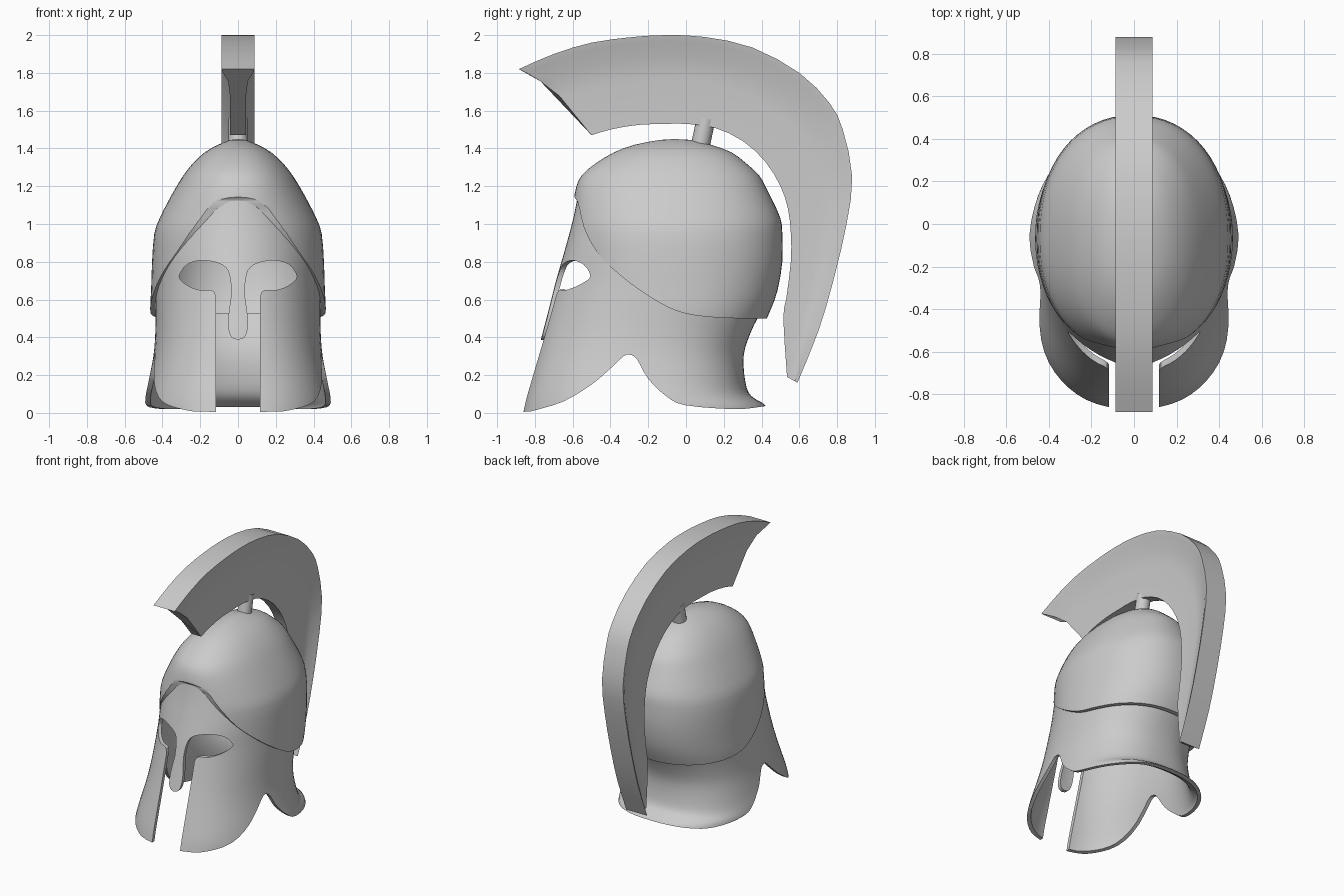
import bpy, bmesh, math
from mathutils import Vector

if "Cube" in bpy.data.objects:
    bpy.data.objects.remove(bpy.data.objects["Cube"])


def smooth(points, steps=3):
    """Catmull-Rom interpolation through tuples of any size."""
    p = [Vector(q) for q in points]
    p = [p[0] * 2 - p[1]] + p + [p[-1] * 2 - p[-2]]
    out = []
    for a, b, c, d in zip(p, p[1:], p[2:], p[3:]):
        for k in range(steps):
            t = k / steps
            out.append(0.5 * (2 * b + (c - a) * t + (2 * a - 5 * b + 4 * c - d) * t * t
                              + (3 * b - a - 3 * c + d) * t ** 3))
    return out + [p[-2]]


def make(name, bm, fix_normals=False):
    if fix_normals:
        bmesh.ops.recalc_face_normals(bm, faces=bm.faces)
    me = bpy.data.meshes.new(name)
    bm.to_mesh(me)
    bm.free()
    ob = bpy.data.objects.new(name, me)
    bpy.context.collection.objects.link(ob)
    return ob


def activate(ob):
    bpy.ops.object.select_all(action='DESELECT')
    ob.select_set(True)
    bpy.context.view_layer.objects.active = ob


def shade(ob, angle=35):
    activate(ob)
    bpy.ops.object.shade_smooth_by_angle(angle=math.radians(angle))


def shell(name, rows, thick, pole=None, seg=64):
    """Stack of superellipse rings (z, half width, front, back, centre, power), thickened inward."""
    bm = bmesh.new()
    rings = []
    for z, w, yf, yb, yc, n in rows:
        ring = []
        for j in range(seg):
            a = 2 * math.pi * j / seg
            c, s = math.cos(a), math.sin(a)
            b = yb - yc if s > 0 else yc - yf
            ring.append(bm.verts.new((w * math.copysign(abs(c) ** (2 / n), c),
                                      yc + b * math.copysign(abs(s) ** (2 / n), s), z)))
        rings.append(ring)
    for lo, hi in zip(rings, rings[1:]):
        for j in range(seg):
            k = (j + 1) % seg
            bm.faces.new((lo[j], lo[k], hi[k], hi[j]))
    if pole:
        top = bm.verts.new(pole)
        for j in range(seg):
            bm.faces.new((rings[-1][j], rings[-1][(j + 1) % seg], top))
    ob = make(name, bm)
    mod = ob.modifiers.new("thickness", 'SOLIDIFY')
    mod.thickness, mod.offset = thick, -1
    activate(ob)
    bpy.ops.object.modifier_apply(modifier=mod.name)
    return ob


def prism(points, to3d, lo, hi):
    """Outline extruded between two depths."""
    bm = bmesh.new()
    a = [bm.verts.new(to3d(p, lo)) for p in points]
    b = [bm.verts.new(to3d(p, hi)) for p in points]
    bm.faces.new(a)
    bm.faces.new(b[::-1])
    for i in range(len(a)):
        k = (i + 1) % len(a)
        bm.faces.new((a[i], b[i], b[k], a[k]))
    ob = make("cutter", bm, True)
    ob.hide_render = True
    return ob


def boolean(ob, cutter, op):
    mod = ob.modifiers.new("cut", 'BOOLEAN')
    mod.operation, mod.object, mod.solver = op, cutter, 'EXACT'
    activate(ob)
    bpy.ops.object.modifier_apply(modifier=mod.name)
    bpy.data.objects.remove(cutter)


def side(p, d):
    return (d, p[0], p[1])


def front(p, d):
    return (p[0], d, p[1])


# Line where the bowl ends above the face mask (y, z)
brow = [tuple(v) for v in smooth([(-.63, 1.17), (-.575, 1.12), (-.54, .98), (-.47, .85), (-.35, .73),
                                  (-.2, .62), (-.05, .54), (.1, .51), (.3, .5), (.6, .5)])]

# Bowl
bowl_rows = [(.45, .46, -.6, .405), (.55, .465, -.61, .45), (.65, .46, -.61, .485), (.8, .455, -.61, .51),
             (.95, .443, -.61, .51), (1.03, .415, -.605, .5), (1.12, .37, -.595, .46),
             (1.2, .325, -.58, .42), (1.26, .287, -.55, .385), (1.32, .24, -.48, .32),
             (1.38, .175, -.38, .24), (1.42, .105, -.27, .13), (1.445, .04, -.14, .03)]
bowl = shell("bowl", smooth([r + (-.07, 2.2) for r in bowl_rows], 2), .03, (0, -.06, 1.45))
boolean(bowl, prism(brow + [(.8, .5), (.8, 1.6), (-.8, 1.6), (-.8, 1.17)], side, -.8, .8), 'INTERSECT')
shade(bowl)

# Face mask with cheek guards and flared neck guard
mask_rows = [(-.03, .50, -.878, .44, -.2, 2.4), (.04, .50, -.862, .42, -.2, 2.4),
             (.09, .492, -.85, .345, -.2, 2.4), (.16, .475, -.83, .315, -.2, 2.4),
             (.3, .448, -.792, .305, -.18, 2.3), (.42, .438, -.76, .34, -.15, 2.2),
             (.55, .437, -.726, .40, -.12, 2.1), (.7, .437, -.688, .44, -.1, 2),
             (.85, .432, -.645, .45, -.1, 2), (1.0, .40, -.604, .45, -.1, 2),
             (1.1, .36, -.582, .43, -.1, 2), (1.22, .30, -.56, .38, -.1, 2)]
mask = shell("face_mask", smooth(mask_rows), .026)
hem = [tuple(v) for v in smooth([(-.82, .008), (-.65, .06), (-.5, .15), (-.4, .235), (-.33, .3), (-.295, .307),
                                 (-.26, .285), (-.2, .18), (-.1, .085), (0, .04), (.25, .02), (.38, .03),
                                 (.5, .05)])]
upper = [(y + .02, z + .03) for y, z in brow]
boolean(mask, prism([(-.95, 0)] + hem + upper[::-1] + [(-.95, 1.2)], side, -.8, .8), 'INTERSECT')

# Eye holes and mouth slot around the nose guard, cut in one outline
eye = smooth([(.145, .652), (.2, .65), (.26, .67), (.305, .705), (.308, .735), (.27, .785), (.2, .807),
              (.12, .798), (.065, .77), (.043, .72), (.036, .63), (.05, .52), (.05, .44), (.033, .4), (0, .387)])
half = [(.117, -.2), (.117, .62), (.127, .643)] + [tuple(v) for v in eye]
boolean(mask, prism(half + [(-x, z) for x, z in half[-2::-1]], front, -1.2, -.3), 'DIFFERENCE')
shade(mask)

# Crest: wide outer band narrowing to a thin inner fin
outer = smooth([(-.885, 1.82), (-.7, 1.9), (-.5, 1.96), (-.28, 1.99), (-.1, 2), (.1, 1.99), (.35, 1.935),
                (.6, 1.8), (.76, 1.64), (.83, 1.5), (.88, 1.25), (.85, 1.0), (.78, .7), (.7, .43), (.59, .16)], 2)
inner = smooth([(-.5, 1.47), (-.4, 1.5), (-.25, 1.525), (-.1, 1.53), (0, 1.53), (.15, 1.51), (.3, 1.44),
                (.42, 1.33), (.5, 1.2), (.54, 1.08), (.555, .95), (.555, .8), (.53, .6), (.515, .5),
                (.535, .19)], 2)
section = [(0, .088), (.08, .08), (.25, .052), (.5, .042), (1, .042)]
section += [(d, -x) for d, x in section[::-1]]
bm = bmesh.new()
loops = []
for i, (o, n) in enumerate(zip(outer, inner)):
    ring = []
    for d, x in section:
        p = o.lerp(n, d)
        if i == 0:
            p += Vector((.025, .03)) * 4 * d * (1 - d)
        ring.append(bm.verts.new((x, p.x, p.y)))
    loops.append(ring)
for a, b in zip(loops, loops[1:]):
    for j in range(len(section)):
        k = (j + 1) % len(section)
        bm.faces.new((a[j], a[k], b[k], b[j]))
bm.faces.new(loops[0])
bm.faces.new(loops[-1][::-1])
shade(make("crest", bm, True))

# Peg joining crest and bowl
bpy.ops.mesh.primitive_cylinder_add(vertices=16, radius=.05, depth=.16, location=(0, .09, 1.48),
                                    rotation=(math.radians(-12), 0, 0))
peg = bpy.context.object
peg.name = "crest_peg"
shade(peg)
